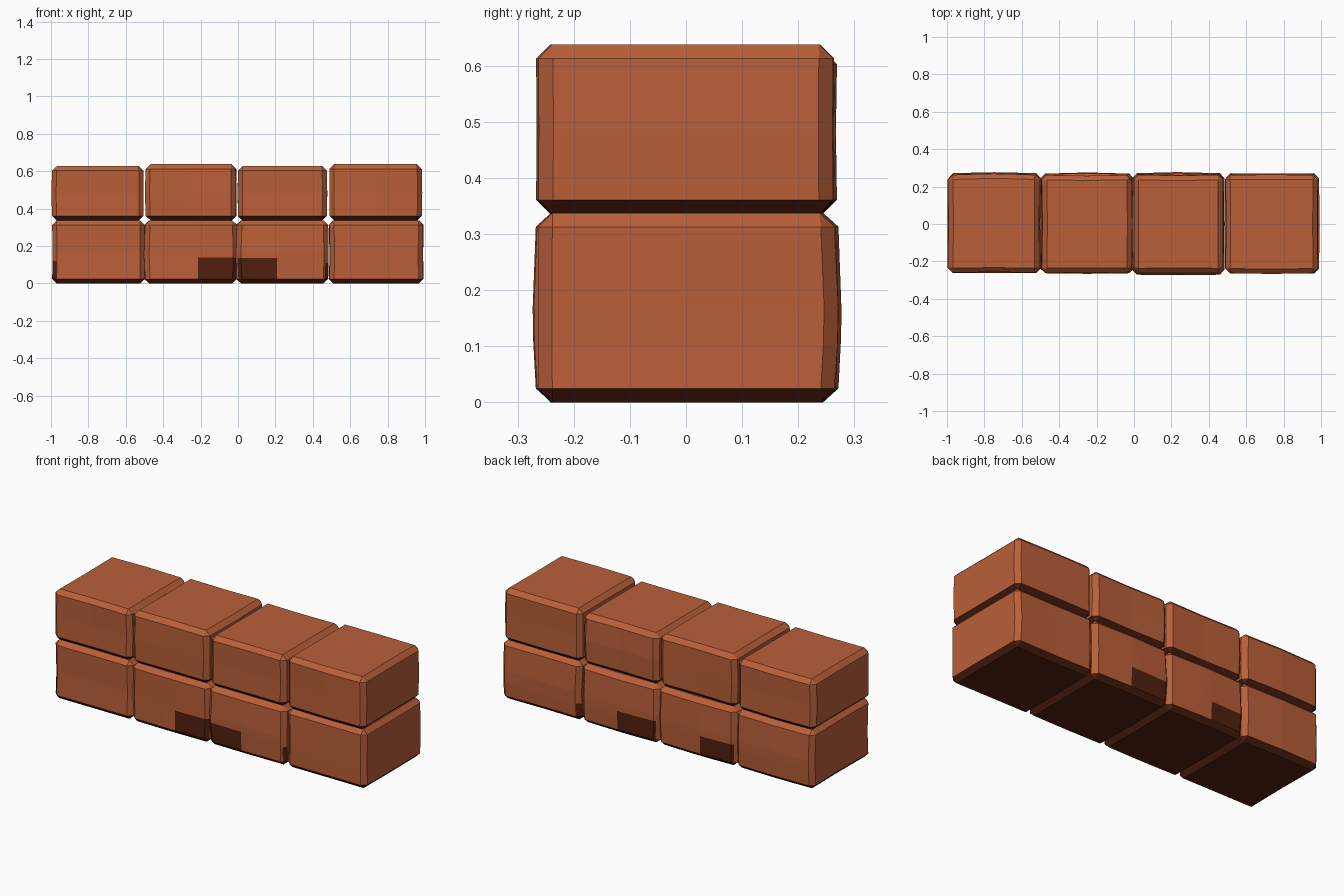
import bpy, bmesh, random
from mathutils import Vector

if "Cube" in bpy.data.objects:
    bpy.data.objects.remove(bpy.data.objects["Cube"])

random.seed(4)
CH = 0.025  # chamfer width


def material(name, colour):
    m = bpy.data.materials.new(name)
    m.diffuse_color = (*colour, 1)
    m.use_nodes = True
    m.node_tree.nodes["Principled BSDF"].inputs["Base Color"].default_value = m.diffuse_color
    return m


brick_mat = material("brick orange", (0.49, 0.115, 0.041))
dark_mat = material("dark soot", (0.085, 0.015, 0.005))


def cut(bm, axis, value):
    n = Vector((0, 0, 0))
    n[axis] = 1
    bmesh.ops.bisect_plane(bm, geom=bm.verts[:] + bm.edges[:] + bm.faces[:],
                           plane_co=n * value, plane_no=n, dist=0.0005)


def brick(name, lo, hi, patches=()):
    """Chamfered block with bowed sides; patches = (side, x0, x1, z_top)."""
    lo, hi = Vector(lo), Vector(hi)
    mid, half = (lo + hi) / 2, (hi - lo) / 2
    bm = bmesh.new()
    bmesh.ops.create_cube(bm, size=2)
    for v in bm.verts:
        v.co = Vector([mid[i] + v.co[i] * half[i] for i in range(3)])
    bmesh.ops.bevel(bm, geom=bm.edges[:], offset=CH, segments=1, affect='EDGES')
    for axis in range(3):
        cut(bm, axis, mid[axis])
    for side, x0, x1, zt in patches:
        cut(bm, 0, x0)
        cut(bm, 0, x1)
        cut(bm, 2, zt)
    # dark underside and dark patches low on the walls
    for f in bm.faces:
        c = f.calc_center_median()
        f.normal_update()
        dark = f.normal.z < -0.3
        for side, x0, x1, zt in patches:
            if f.normal.y * side > 0.5 and x0 < c.x < x1 and c.z < zt:
                dark = True
        f.material_index = int(dark)
    # bow each side wall a little
    amp = {(a, s, k): random.uniform(-0.006, 0.009)
           for a in (0, 1) for s in (-1, 1) for k in (0, 1)}
    for v in bm.verts:
        u = [(v.co[i] - mid[i]) / half[i] for i in range(3)]
        for a in (0, 1):
            s = 1 if u[a] > 0 else -1
            o = 1 - a
            v.co[a] += s * abs(u[a]) * (amp[a, s, 0] * (1 - u[2] ** 2)
                                        + amp[a, s, 1] * (1 - u[o] ** 2))
    me = bpy.data.meshes.new(name)
    bm.to_mesh(me)
    bm.free()
    me.materials.append(brick_mat)
    me.materials.append(dark_mat)
    ob = bpy.data.objects.new(name, me)
    bpy.context.collection.objects.link(ob)


# column limits for both rows
columns = [(-0.995, -0.498), (-0.494, -0.006), (-0.002, 0.482), (0.487, 0.99)]
soot = [
    [(-1, -0.995, -0.972, 0.12)],
    [(-1, -0.215, -0.012, 0.14), (1, -0.48, -0.28, 0.13)],
    [(-1, 0.005, 0.21, 0.135), (1, 0.015, 0.245, 0.135), (-1, 0.465, 0.49, 0.11)],
    [(1, 0.48, 0.51, 0.10)],
]
tops = [0.628, 0.638, 0.628, 0.638]
for i, (x0, x1) in enumerate(columns):
    brick("lower_brick_%d" % (i + 1), (x0, -0.263, 0), (x1, 0.263, 0.338), soot[i])
    brick("upper_brick_%d" % (i + 1), (x0 + 0.002, -0.262, 0.336),
          (x1 - 0.008, 0.262, tops[i]))
